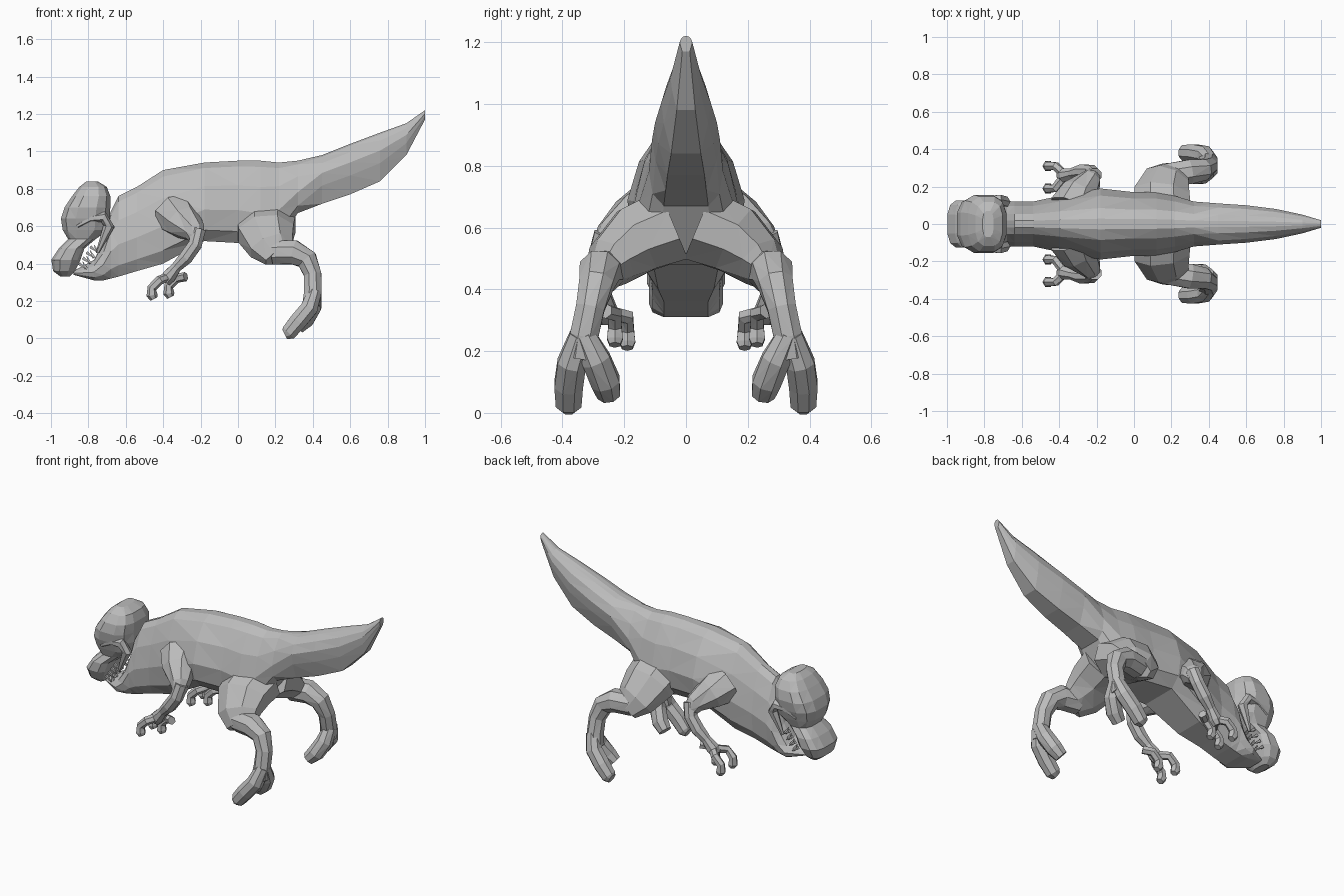
import bpy
import bmesh
from math import cos, sin, pi, copysign
from mathutils import Vector

cube = bpy.data.objects.get("Cube")
if cube:
    bpy.data.objects.remove(cube, do_unlink=True)

GREY = (.5, .5, .5, 1)
skin = bpy.data.materials.new("plain grey")
skin.use_nodes = True
skin.diffuse_color = GREY
skin.node_tree.nodes["Principled BSDF"].inputs["Base Color"].default_value = GREY


def loft(name, rings, mirrored=False):
    """Join rings of points into a closed, flat-shaded, triangulated skin."""
    bm = bmesh.new()
    loops = [[bm.verts.new(point) for point in ring] for ring in rings]
    for lower, upper in zip(loops, loops[1:]):
        for i in range(len(lower)):
            bm.faces.new((lower[i - 1], lower[i], upper[i], upper[i - 1]))
    bm.faces.new(loops[0])
    bm.faces.new(loops[-1])
    bmesh.ops.recalc_face_normals(bm, faces=bm.faces)
    bmesh.ops.triangulate(bm, faces=bm.faces)
    mesh = bpy.data.meshes.new(name)
    bm.to_mesh(mesh)
    bm.free()
    mesh.materials.append(skin)
    obj = bpy.data.objects.new(name, mesh)
    bpy.context.collection.objects.link(obj)
    if mirrored:
        modifier = obj.modifiers.new("both sides", "MIRROR")
        modifier.use_axis = (False, True, False)
        modifier.use_mirror_merge = False


def ring_angles(sides):
    return [2 * pi * (k + .5) / sides for k in range(sides)]


def tube(name, stops, reference, sides=8):
    """Mirrored limb along stops of (x, y, z, radius[, second radius])."""
    points = [Vector(stop[:3]) for stop in stops]
    rings = []
    for i, (point, stop) in enumerate(zip(points, stops)):
        before = points[max(i - 1, 0)]
        after = points[min(i + 1, len(points) - 1)]
        along = (after - before).normalized()
        u = Vector(reference)
        u = (u - along * u.dot(along)).normalized()
        v = along.cross(u)
        rings.append([point + u * stop[3] * cos(a) + v * stop[-1] * sin(a)
                      for a in ring_angles(sides)])
    loft(name, rings, mirrored=True)


LENGTHWAYS, SIDEWAYS = (1, 0, 0), (0, 1, 0)

# Lower jaw, neck, trunk and tail: x, underside, back, half width
body = [
    (-.88, .34, .36, .06), (-.77, .31, .42, .12), (-.72, .31, .52, .12),
    (-.68, .32, .68, .12), (-.64, .33, .76, .12), (-.54, .36, .81, .12),
    (-.4, .4, .9, .15), (-.18, .52, .94, .19), (0, .51, .95, .17),
    (.12, .48, .95, .17), (.22, .52, .94, .15), (.32, .67, .95, .12),
    (.45, .72, .98, .11), (.6, .77, 1.04, .1), (.76, .84, 1.1, .08),
    (.9, .98, 1.15, .05), (1, 1.17, 1.22, .02),
]
# Pear-shaped half section: width fraction, height fraction
half = [(.15, 1), (.45, .93), (.8, .7), (1, .4), (.9, .14), (.6, 0)]
section = half + [(-across, up) for across, up in reversed(half)]


def girth_height(x, up):
    """The trunk is widest low down, the tail widest near its top."""
    return up ** (.5 if x > .4 else 1)


loft("body_and_tail", [
    [(x, width * across, low + (top - low) * girth_height(x, up))
     for across, up in section]
    for x, low, top, width in body])

# Skull and upper jaw, stacked upward: z, front, rear, half width
skull = [
    (.33, -.95, -.9, .06), (.36, -.99, -.87, .1), (.42, -1, -.84, .13),
    (.48, -.96, -.82, .13), (.53, -.91, -.76, .11), (.58, -.94, -.69, .13),
    (.64, -.95, -.68, .15), (.7, -.93, -.68, .16), (.76, -.89, -.68, .15),
    (.81, -.85, -.7, .12), (.84, -.81, -.75, .07),
]


def squared(value):
    """Push a sine or cosine outward for a slightly boxy outline."""
    return copysign(abs(value) ** .7, value)


loft("skull", [
    [((front + rear) / 2 + (rear - front) / 2 * squared(cos(a)),
      width * squared(sin(a)), z) for a in ring_angles(12)]
    for z, front, rear, width in skull])

# Bony ridge curling from the brow round the jaw hinge
tube("cheek_ridge", [
    (-.86, .13, .6, .01), (-.79, .13, .64, .02), (-.72, .13, .65, .03),
    (-.69, .12, .6, .03), (-.75, .11, .46, .01)], SIDEWAYS, sides=6)


def tooth(name, base, lean):
    """Small pointed spike growing from the jaw."""
    tip = base + Vector(lean)
    tube(name, [(*base, .012), (*tip, .002)], SIDEWAYS, sides=4)


# Teeth along both jaws
jaw_step = Vector((.02, 0, .03))
for i in range(4):
    tooth("upper_tooth", Vector((-.85, .1, .4)) + jaw_step * i, (.04, 0, -.03))
    tooth("lower_tooth", Vector((-.81, .08, .37)) + jaw_step * i, (-.02, 0, .04))

# Hind legs
tube("thigh", [
    (.15, .04, .61, .17, .13), (.15, .16, .56, .16, .12),
    (.18, .24, .49, .13, .09), (.22, .28, .44, .09, .05)], LENGTHWAYS)
tube("shin", [
    (.19, .26, .46, .07), (.3, .28, .46, .07), (.37, .29, .42, .06),
    (.4, .31, .34, .05), (.4, .33, .25, .05), (.39, .34, .18, .05)], SIDEWAYS)
tube("outer_toe", [
    (.41, .34, .25, .04), (.38, .37, .16, .05), (.32, .38, .09, .05),
    (.27, .38, .03, .045), (.25, .38, .02, .03)], SIDEWAYS)
tube("inner_toe", [
    (.41, .33, .25, .04), (.4, .29, .17, .05),
    (.36, .26, .1, .05), (.32, .25, .06, .04)], SIDEWAYS)

# Forelimbs
tube("upper_arm", [
    (-.33, .08, .66, .13, .12), (-.29, .17, .62, .1, .09),
    (-.23, .24, .57, .06), (-.22, .27, .53, .04)], LENGTHWAYS)
tube("forearm", [
    (-.21, .26, .58, .04), (-.23, .28, .5, .04), (-.28, .28, .43, .04),
    (-.33, .27, .38, .03), (-.37, .26, .33, .04), (-.39, .26, .3, .03)], SIDEWAYS)


def finger(name, knuckle, y, z):
    """Bent finger from the palm, curling down to a bulbous claw."""
    tube(name, [
        (knuckle + .05, .26, .33, .025), (knuckle, y, z + .1, .025),
        (knuckle - .04, y, z + .06, .025), (knuckle - .04, y, z + .02, .03),
        (knuckle - .03, y, z, .02)], SIDEWAYS, sides=6)


finger("outer_finger", -.42, .31, .21)
finger("inner_finger", -.42, .19, .21)
finger("thumb", -.33, .23, .22)
